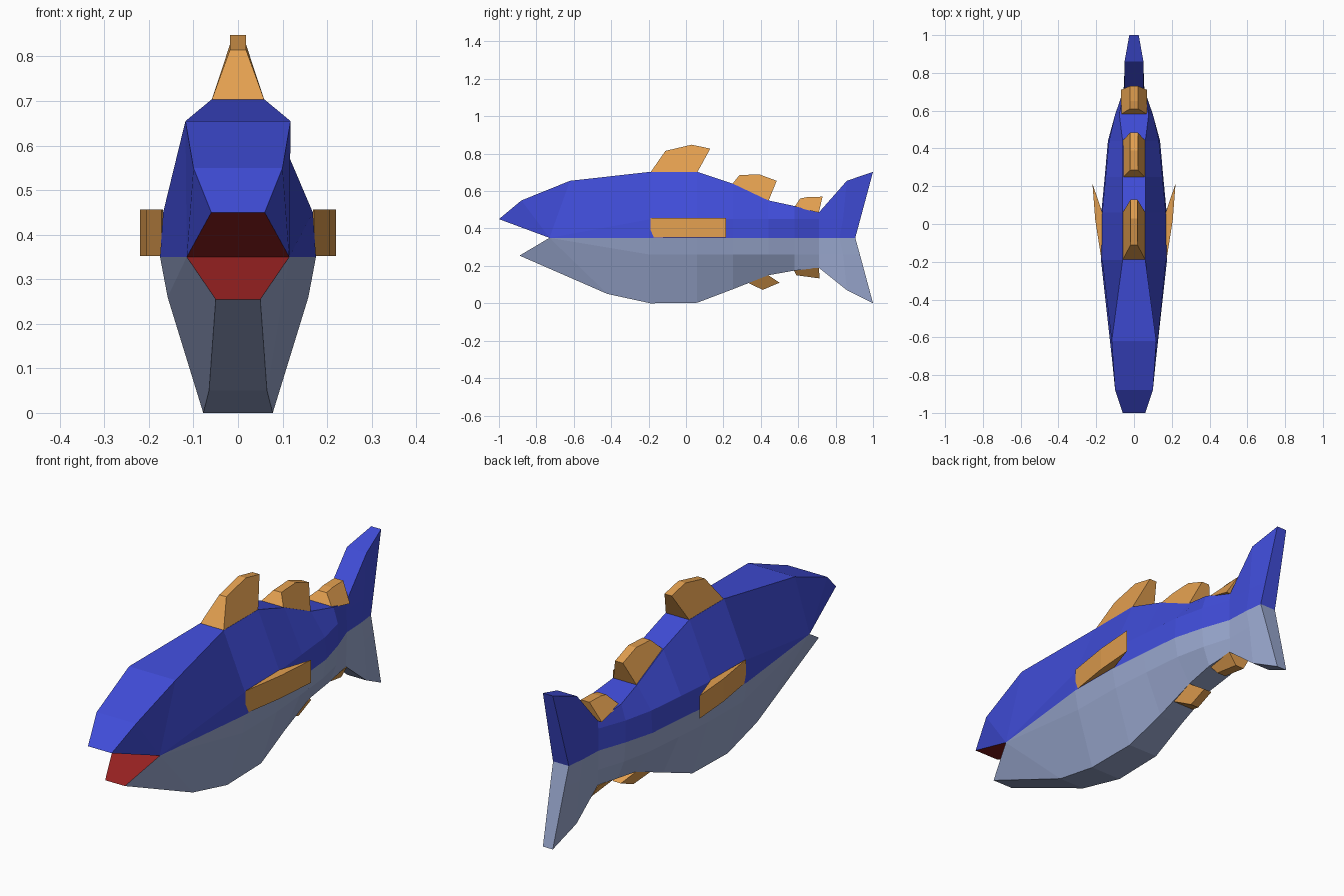
import bpy, bmesh

if "Cube" in bpy.data.objects:
    bpy.data.objects.remove(bpy.data.objects["Cube"])


def material(name, rgb):
    m = bpy.data.materials.new(name)
    m.diffuse_color = (*rgb, 1)
    m.use_nodes = True
    m.node_tree.nodes["Principled BSDF"].inputs["Base Color"].default_value = m.diffuse_color
    return m


BLUE = material("blue", (0.051, 0.073, 0.69))
GREY = material("belly_grey", (0.32, 0.39, 0.62))
ORANGE = material("orange", (0.77, 0.35, 0.08))
RED = material("red", (0.30, 0.015, 0.015))


def finish(name, bm, mat, recalc=True):
    bmesh.ops.remove_doubles(bm, verts=bm.verts[:], dist=0.0005)
    if recalc:
        bmesh.ops.recalc_face_normals(bm, faces=bm.faces[:])
    me = bpy.data.meshes.new(name)
    bm.to_mesh(me)
    bm.free()
    me.materials.append(mat)
    ob = bpy.data.objects.new(name, me)
    bpy.context.collection.objects.link(ob)


def shell(name, rows, mat):
    """Loft half-sections (ridge, flank, midline), mirrored across x = 0."""
    bm = bmesh.new()
    rings = []
    for half in rows:
        ring = list(half[::-1]) + [(-x, y, z) for x, y, z in half]
        rings.append([bm.verts.new(p) for p in ring])
    for a, b in zip(rings, rings[1:]):
        for i in range(len(a) - 1):
            bm.faces.new((a[i], a[i + 1], b[i + 1], b[i]))
    bm.faces.new(rings[-1])
    finish(name, bm, mat)


def prism(name, lower, upper, mat):
    """Solid between two matching outlines."""
    bm = bmesh.new()
    a = [bm.verts.new(p) for p in lower]
    b = [bm.verts.new(p) for p in upper]
    bm.faces.new(a)
    bm.faces.new(b[::-1])
    for i in range(len(a)):
        j = (i + 1) % len(a)
        bm.faces.new((a[i], a[j], b[j], b[i]))
    finish(name, bm, mat)


def fin(name, base, tip, wide, thin):
    """Centre fin: (y, z) base ends and tip points, tapering in width."""
    pts = [(y, z, wide) for y, z in base[:1]] + [(y, z, thin) for y, z in tip]
    pts += [(y, z, wide) for y, z in base[1:]]
    prism(name, [(-w, y, z) for y, z, w in pts], [(w, y, z) for y, z, w in pts], ORANGE)


MID = 0.35
corner = (0.115, -0.73, MID)


def section(y, ridge_x, ridge_z, flank_x, flank_z, mid_x):
    return [(ridge_x, y, ridge_z), (flank_x, y, flank_z), (mid_x, y, MID)]


# Blue upper body and upper half of the tail
upper = [[p, corner, corner] for p in
         ((0.06, -1, 0.45), (0.10, -0.88, 0.55), (0.118, -0.62, 0.655))]
upper += [section(y, rx, rz, fx, 0.45, mx) for y, rx, rz, fx, mx in (
    (-0.19, 0.06, 0.703, 0.168, 0.175), (0.06, 0.06, 0.703, 0.168, 0.173),
    (0.25, 0.06, 0.64, 0.15, 0.155), (0.44, 0.06, 0.55, 0.132, 0.138),
    (0.58, 0.078, 0.52, 0.10, 0.10), (0.71, 0.05, 0.485, 0.053, 0.055))]
upper += [[(0.05, 0.86, 0.655), (0.05, 0.84, 0.45), (0.05, 0.82, MID)],
          [(0.025, 1, 0.703), (0.036, 0.932, 0.45), (0.04, 0.905, MID)]]
shell("upper_body", upper, BLUE)

# Grey belly and lower half of the tail
lower = [[p, corner, corner] for p in ((0.05, -0.89, 0.255), (0.065, -0.42, 0.05))]
lower += [section(y, rx, rz, fx, 0.26, mx) for y, rx, rz, fx, mx in (
    (-0.19, 0.078, 0, 0.158, 0.175), (0.06, 0.075, 0.003, 0.155, 0.173),
    (0.25, 0.06, 0.075, 0.14, 0.155), (0.44, 0.055, 0.15, 0.122, 0.138),
    (0.58, 0.06, 0.175, 0.092, 0.10), (0.71, 0.05, 0.19, 0.052, 0.055))]
lower += [[(0.047, 0.86, 0.07), (0.05, 0.84, 0.26), (0.05, 0.82, MID)],
          [(0.025, 1, 0), (0.036, 0.93, 0.26), (0.04, 0.905, MID)]]
shell("belly", lower, GREY)

# Open mouth: roof and floor
bm = bmesh.new()
for quad in (
        [(-0.06, -1, 0.45), (-0.115, -0.73, MID), (0.115, -0.73, MID), (0.06, -1, 0.45)],
        [(-0.05, -0.89, 0.255), (0.05, -0.89, 0.255), (0.115, -0.73, MID), (-0.115, -0.73, MID)]):
    bm.faces.new([bm.verts.new(p) for p in quad])
finish("mouth", bm, RED, recalc=False)

# Fins along the back
fin("front_back_fin", [(-0.19, 0.70), (0.06, 0.70)],
    [(-0.11, 0.815), (0.03, 0.848), (0.13, 0.827)], 0.06, 0.018)
fin("middle_back_fin", [(0.245, 0.635), (0.44, 0.545)],
    [(0.285, 0.685), (0.39, 0.69), (0.485, 0.655)], 0.06, 0.02)
fin("rear_back_fin", [(0.58, 0.515), (0.71, 0.485)],
    [(0.61, 0.56), (0.65, 0.568), (0.73, 0.57)], 0.07, 0.022)

# Fins under the belly
fin("front_belly_fin", [(0.33, 0.11), (0.44, 0.15)],
    [(0.41, 0.072), (0.50, 0.11)], 0.055, 0.02)
fin("rear_belly_fin", [(0.575, 0.18), (0.71, 0.19)],
    [(0.59, 0.15), (0.715, 0.133)], 0.055, 0.022)

# Side fins
outline = [(0.172, -0.19), (0.205, 0.02), (0.22, 0.215), (0.168, 0.06)]
for side, s in (("right", 1), ("left", -1)):
    prism(side + "_side_fin", [(s * x, y, 0.352) for x, y in outline],
          [(s * x, y, 0.456) for x, y in outline], ORANGE)
